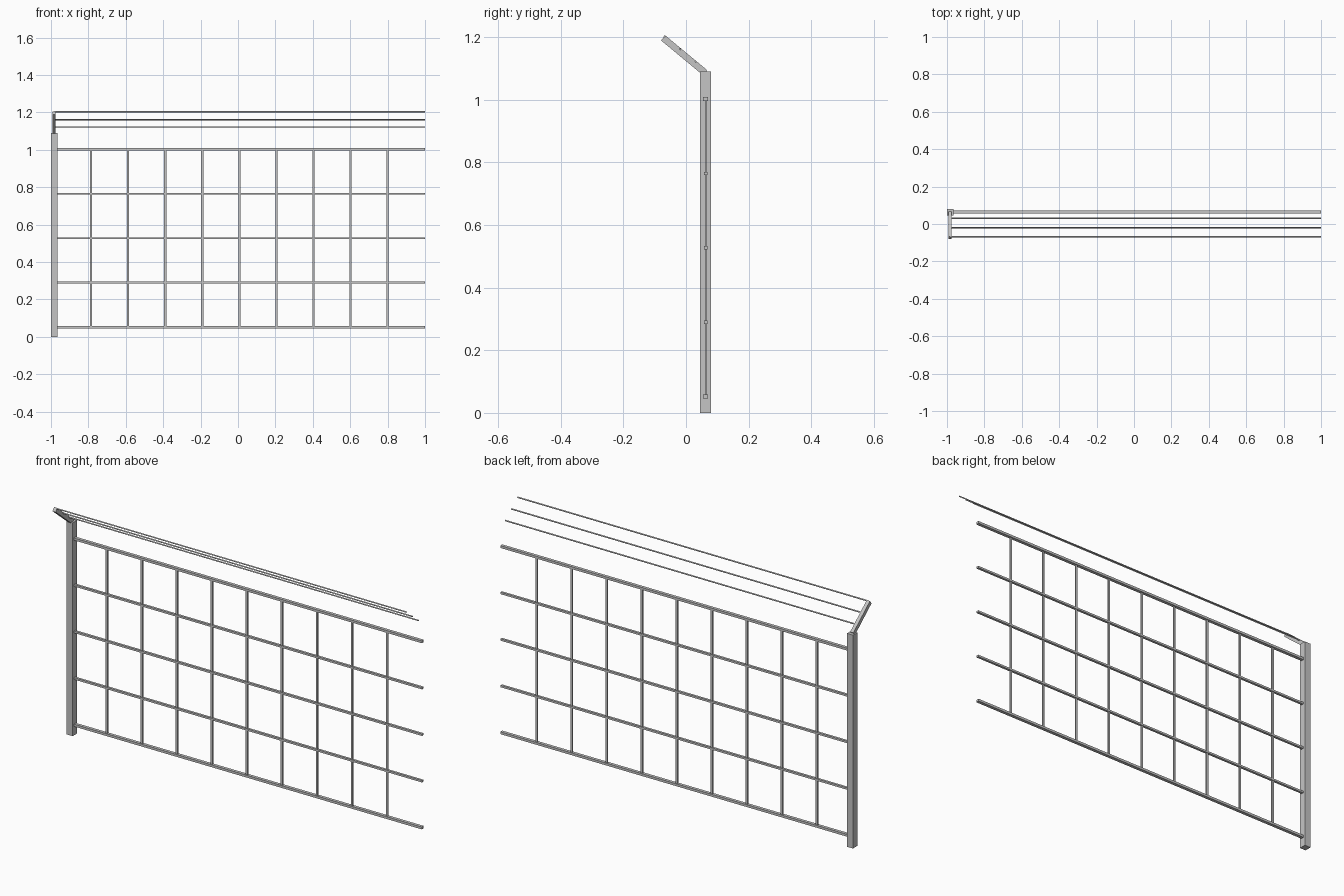
import bpy
from math import atan2, hypot
from mathutils import Vector

if "Cube" in bpy.data.objects:
    bpy.data.objects.remove(bpy.data.objects["Cube"])

steel = bpy.data.materials.new("galvanised_grey")
steel.use_nodes = True
GREY = (0.56, 0.56, 0.56, 1)
steel.diffuse_color = GREY
steel.node_tree.nodes["Principled BSDF"].inputs["Base Color"].default_value = GREY


def box(name, low, high, tilt=0):
    """Box between two corners, turned about x around its centre."""
    low, high = Vector(low), Vector(high)
    bpy.ops.mesh.primitive_cube_add(size=1, location=(low + high) / 2, rotation=(tilt, 0, 0))
    ob = bpy.context.object
    ob.name = name
    ob.scale = high - low
    bpy.ops.object.transform_apply(location=False, rotation=False, scale=True)
    ob.data.materials.append(steel)
    return ob


FENCE_Y = 0.063
POST_IN = -0.966
BOTTOM, TOP = 0.052, 1.003

# Post
box("post", (-1, FENCE_Y - 0.0175, 0), (POST_IN, FENCE_Y + 0.0175, 1.09))

# Horizontal rails, the outer two heavier
for i in range(5):
    z = BOTTOM + (TOP - BOTTOM) * i / 4
    outer = i in (0, 4)
    hy, hz = (0.008, 0.006) if outer else (0.006, 0.005)
    box("outer_rail" if outer else "middle_rail",
        (POST_IN - 0.01, FENCE_Y - hy, z - hz), (1, FENCE_Y + hy, z + hz))

# Flat upright bars
for i in range(9):
    x = -0.785 + 0.198 * i
    box("upright_bar", (x - 0.0055, FENCE_Y - 0.003, BOTTOM), (x + 0.0055, FENCE_Y + 0.003, TOP))

# Slanted arm on top of the post
foot, tip = Vector((0, 0.061, 1.087)), Vector((0, -0.073, 1.198))
mid, run = (foot + tip) / 2, foot - tip
half = hypot(run.y, run.z) / 2
tilt = atan2(run.z, run.y)
box("slanted_arm", (-0.993, mid.y - half, mid.z - 0.0105),
    (-0.975, mid.y + half, mid.z + 0.0105), tilt)

# Wires along the arm
for y, z in ((-0.068, 1.203), (-0.019, 1.162), (0.031, 1.122)):
    box("wire", (-0.985, y - 0.0027, z - 0.0027), (1, y + 0.0027, z + 0.0027), tilt)
